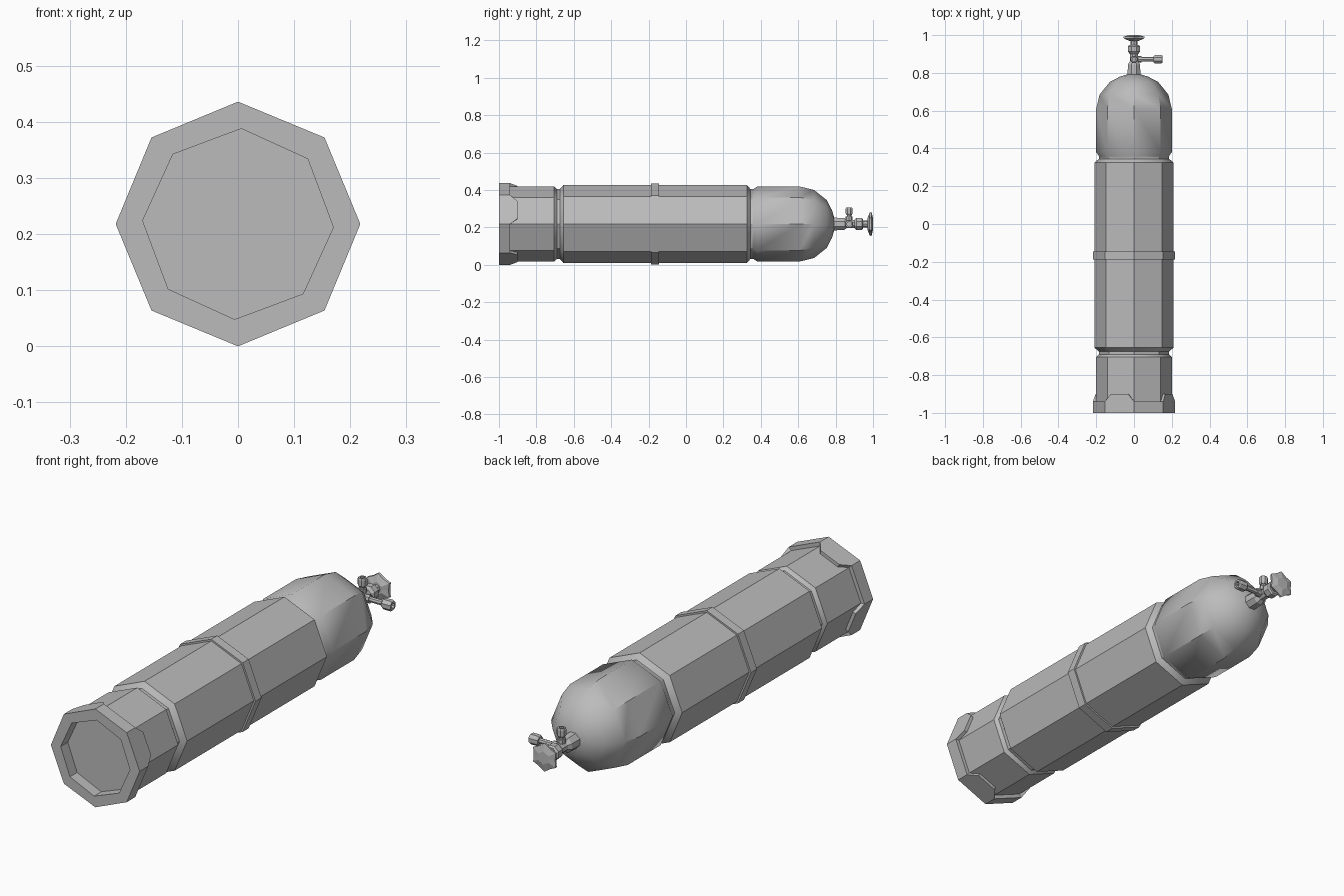
import bpy, bmesh
from math import sin, cos, pi, radians
from mathutils import Vector

cube = bpy.data.objects.get("Cube")
if cube:
    bpy.data.objects.remove(cube)

grey = bpy.data.materials.new("steel grey")
grey.use_nodes = True
grey.diffuse_color = (0.5, 0.5, 0.5, 1)
grey.node_tree.nodes["Principled BSDF"].inputs["Base Color"].default_value = (0.5, 0.5, 0.5, 1)

X, Y, Z = Vector((1, 0, 0)), Vector((0, 1, 0)), Vector((0, 0, 1))
MID = 0.218  # height of the tank axis


def finish(name, bm, angle=None):
    bmesh.ops.recalc_face_normals(bm, faces=bm.faces[:])
    mesh = bpy.data.meshes.new(name)
    bm.to_mesh(mesh)
    bm.free()
    mesh.materials.append(grey)
    obj = bpy.data.objects.new(name, mesh)
    bpy.context.collection.objects.link(obj)
    if angle:
        bpy.ops.object.select_all(action='DESELECT')
        obj.select_set(True)
        bpy.context.view_layer.objects.active = obj
        bpy.ops.object.shade_smooth_by_angle(angle=radians(angle))
    return obj


def lathe(name, profile, axis=Y, origin=(0, 0, MID), sides=8, turn=0.0, lobe=0.0, smooth=None):
    """Sweep (radius, distance) points around an axis; lobe pulls in every other corner."""
    u, v = {Y[:]: (X, Z), X[:]: (Y, Z), Z[:]: (X, Y)}[axis[:]]
    bm = bmesh.new()
    rings = []
    for r, t in profile:
        ring = []
        for i in range(sides):
            a = 2 * pi * i / sides + turn
            k = r * (1 - lobe * (i % 2))
            ring.append(bm.verts.new(Vector(origin) + axis * t + (u * cos(a) + v * sin(a)) * k))
        rings.append(ring)
    for a, b in zip(rings, rings[1:]):
        for i in range(sides):
            j = (i + 1) % sides
            bm.faces.new((a[i], a[j], b[j], b[i]))
    bm.faces.new(rings[0])
    bm.faces.new(rings[-1])
    return finish(name, bm, smooth)


# Tank: foot, lower groove, main wall, upper groove, shoulder and dome
lathe("tank", [(0.2, -0.95), (0.2, -0.705), (0.186, -0.69), (0.186, -0.675), (0.209, -0.655),
               (0.209, 0.325), (0.186, 0.345), (0.186, 0.36), (0.2, 0.38), (0.2, 0.61),
               (0.182, 0.685), (0.128, 0.752), (0.075, 0.78), (0.03, 0.794)], smooth=40)

# Raised band round the middle
lathe("middle_band", [(0.2, -0.187), (0.217, -0.187), (0.217, -0.145), (0.2, -0.145)])


# Foot ring: hollow octagon whose alternate sides rise into chamfered tabs
def foot_ring():
    bm = bmesh.new()

    def corner(k, r, y, turn=0.0):
        a = k * pi / 4 + turn
        return Vector((r * cos(a), y, MID + r * sin(a)))

    def ring(r, y, turn=0.0):
        return [bm.verts.new(corner(k, r, y, turn)) for k in range(8)]

    base = ring(0.218, -1)
    lip = ring(0.17, -1, radians(-2))
    floor = ring(0.17, -0.95, radians(-2))
    rim = ring(0.218, -0.94)
    seat = ring(0.195, -0.94)
    for k in range(8):
        n = (k + 1) % 8
        bm.faces.new((base[k], base[n], lip[n], lip[k]))
        bm.faces.new((lip[k], lip[n], floor[n], floor[k]))
        outer, inner = [rim[k]], [seat[k]]
        if k % 2 == 0:
            for f in (0.2, 0.8):
                for r, row in ((0.216, outer), (0.195, inner)):
                    row.append(bm.verts.new(corner(k, r, -0.9).lerp(corner(n, r, -0.9), f)))
        outer.append(rim[n])
        inner.append(seat[n])
        bm.faces.new([base[n], base[k]] + outer)
        for i in range(len(outer) - 1):
            bm.faces.new((outer[i], outer[i + 1], inner[i + 1], inner[i]))
    finish("foot_ring", bm)


foot_ring()

# Valve body with wider lower and upper collars
lathe("valve_body", [(0.037, 0.78), (0.035, 0.845), (0.024, 0.86), (0.024, 0.9),
                     (0.035, 0.912), (0.035, 0.94), (0.028, 0.947)], turn=pi / 8)
lathe("valve_stem", [(0.018, 0.94), (0.018, 0.985)])

# Lobed hand wheel
lathe("hand_wheel", [(0.03, 0.97), (0.062, 0.982), (0.064, 0.992), (0.03, 1.0)],
      sides=12, turn=pi / 2, lobe=0.18)

# Side outlet and top outlet: thin pipe, small collar, hollow nut
for name, axis, reach, width in (("side", X, 0.15, 0.024), ("top", Z, 0.087, 0.02)):
    start = (0, 0.872, MID)
    nut = reach - width * 1.9
    lathe(name + "_outlet_pipe", [(0.012, 0.0), (0.012, nut + 0.01)], axis, start)
    lathe(name + "_outlet_collar", [(0.018, 0.02), (0.018, 0.04)], axis, start)
    lathe(name + "_outlet_nut", [(width * 0.8, nut), (width, nut + 0.007), (width, reach - 0.006),
                                 (width * 0.85, reach), (width * 0.5, reach),
                                 (width * 0.5, reach - 0.015)], axis, start, turn=pi / 8)
